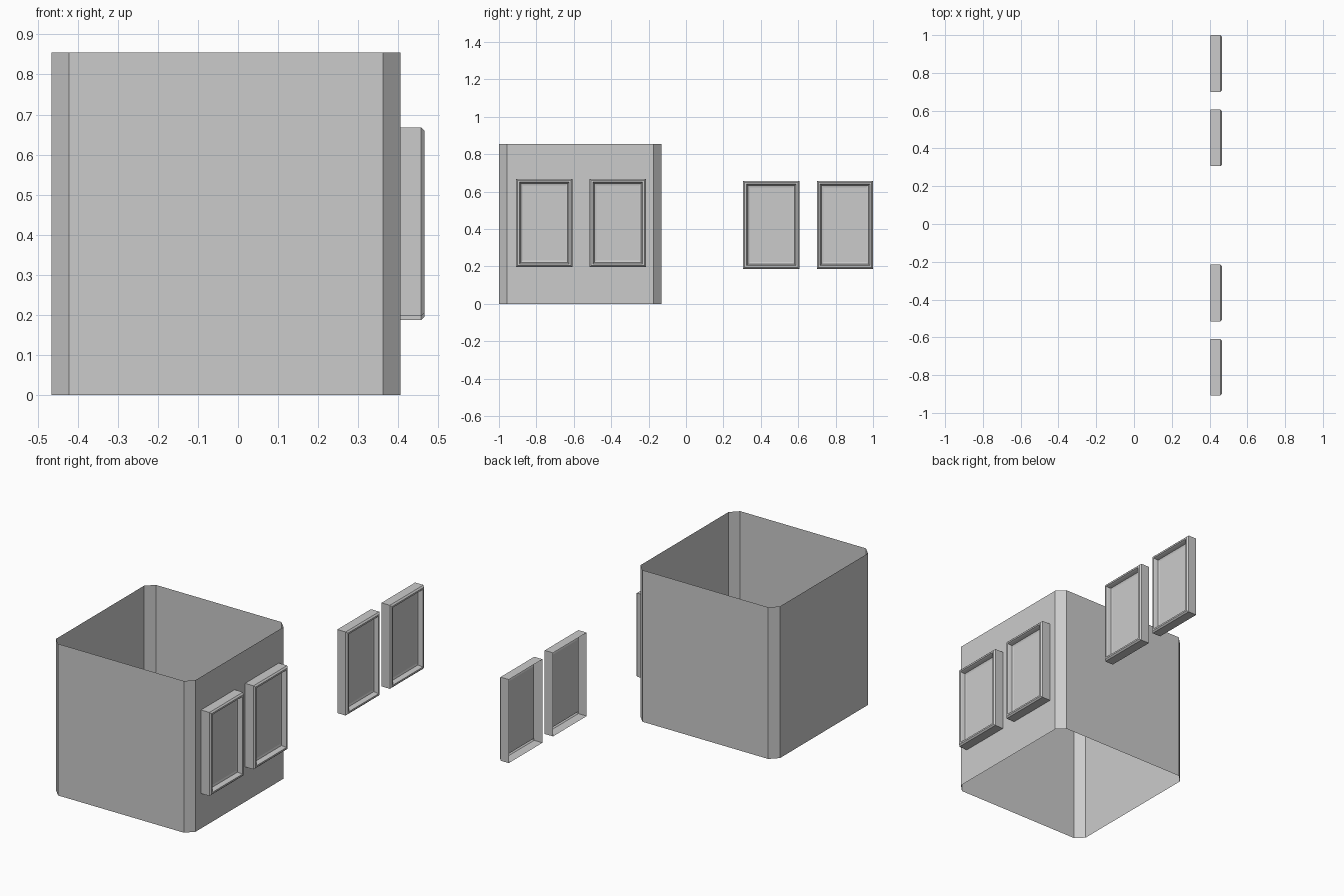
import bpy, bmesh

if "Cube" in bpy.data.objects:
    bpy.data.objects.remove(bpy.data.objects["Cube"])


def finish(bm, name):
    me = bpy.data.meshes.new(name)
    bm.to_mesh(me)
    bm.free()
    ob = bpy.data.objects.new(name, me)
    bpy.context.collection.objects.link(ob)
    return ob


def bridge(bm, a, b):
    n = len(a)
    for i in range(n):
        j = (i + 1) % n
        bm.faces.new((a[i], a[j], b[j], b[i]))


# Wall shell: square tube with chamfered corners, open above and below
def wall_shell(x0, x1, y0, y1, height, c):
    outline = [(x0 + c, y0), (x1 - c, y0), (x1, y0 + c), (x1, y1 - c),
               (x1 - c, y1), (x0 + c, y1), (x0, y1 - c), (x0, y0 + c)]
    bm = bmesh.new()
    low, high = ([bm.verts.new((x, y, z)) for x, y in outline] for z in (0, height))
    bridge(bm, low, high)
    return finish(bm, "wall_shell")


# Window profile: (inset from the outer edge, x), from open back to pane
PROFILE = [(0, 0.405), (0, 0.457), (0.008, 0.465), (0.017, 0.465),
           (0.021, 0.455), (0.025, 0.440), (0.036, 0.437)]


# Window: moulded frame swept round a rectangle, closed by a recessed pane
def window(name, y0, y1, z0, z1):
    bm = bmesh.new()
    rings = [[bm.verts.new((x, y, z)) for y, z in
              ((y0 + d, z0 + d), (y1 - d, z0 + d), (y1 - d, z1 - d), (y0 + d, z1 - d))]
             for d, x in PROFILE]
    for a, b in zip(rings, rings[1:]):
        bridge(bm, a, b)
    bm.faces.new(rings[-1])
    return finish(bm, name)


wall_shell(-0.465, 0.405, -1.0, -0.13, 0.855, 0.043)

# Two windows on the wall, two loose ones beside it
for i, (y, z) in enumerate([(-0.908, 0.197), (-0.515, 0.197), (0.306, 0.187), (0.70, 0.187)]):
    window(f"window_{i + 1}", y, y + 0.30, z, z + 0.471)
